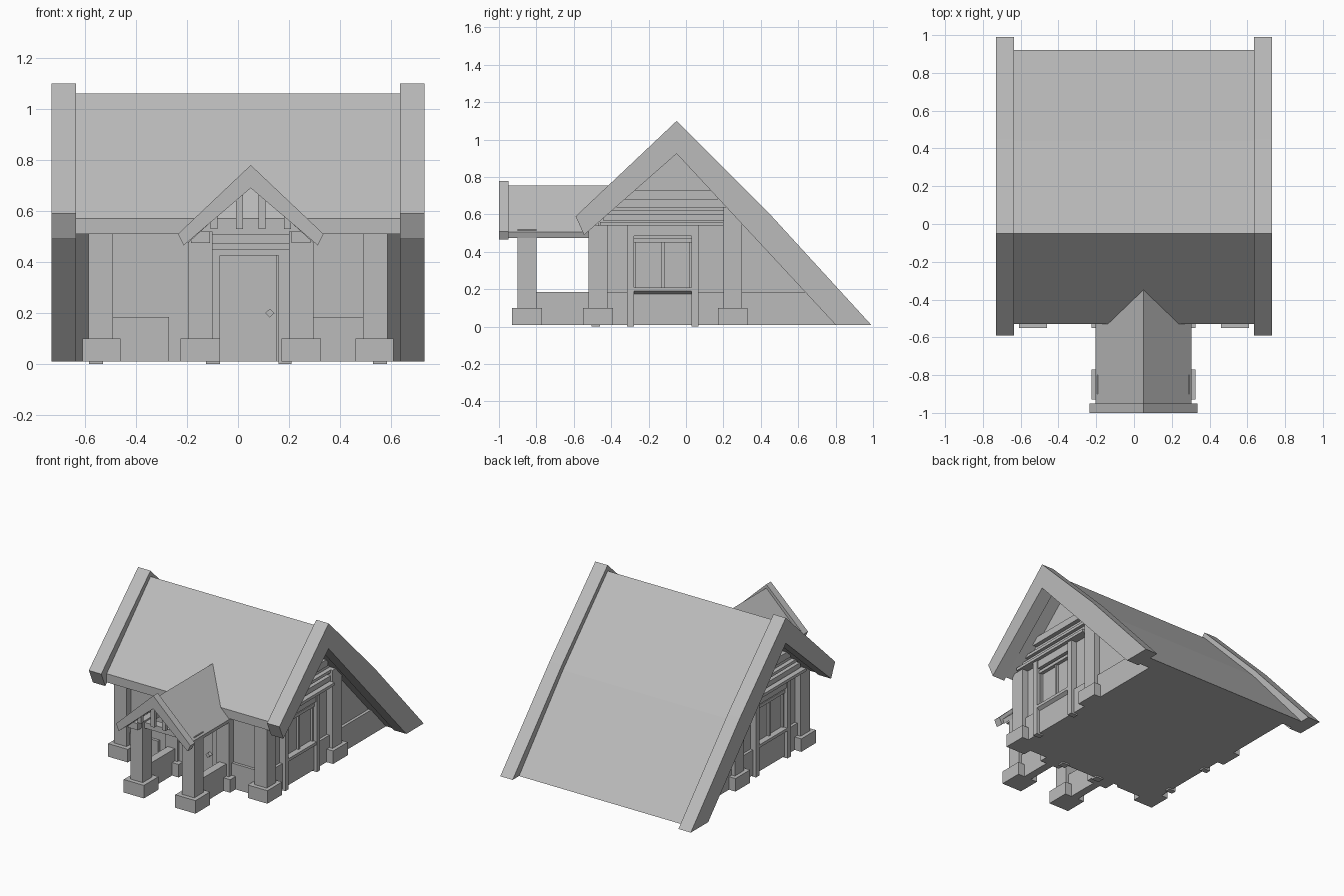
import bpy, bmesh
from mathutils import Vector

cube = bpy.data.objects.get("Cube")
if cube:
    bpy.data.objects.remove(cube, do_unlink=True)

stone = bpy.data.materials.new("plain_grey")
stone.use_nodes = True
GREY = (0.5, 0.5, 0.5, 1)
stone.diffuse_color = GREY
stone.node_tree.nodes["Principled BSDF"].inputs["Base Color"].default_value = GREY


def prism(name, profile, axis, a, b):
    """Extrude a 2D profile along an axis from a to b."""
    place = {"x": lambda p, t: (t, p[0], p[1]),
             "y": lambda p, t: (p[0], t, p[1])}[axis]
    bm = bmesh.new()
    face = bm.faces.new([bm.verts.new(place(p, a)) for p in profile])
    grown = bmesh.ops.extrude_face_region(bm, geom=[face])["geom"]
    shift = Vector(place((0, 0), b - a))
    bmesh.ops.translate(bm, vec=shift, verts=[g for g in grown if isinstance(g, bmesh.types.BMVert)])
    bmesh.ops.recalc_face_normals(bm, faces=bm.faces)
    mesh = bpy.data.meshes.new(name)
    bm.to_mesh(mesh)
    bm.free()
    mesh.materials.append(stone)
    obj = bpy.data.objects.new(name, mesh)
    bpy.context.scene.collection.objects.link(obj)
    return obj


def box(name, x, y, z):
    return prism(name, [(x[0], z[0]), (x[1], z[0]), (x[1], z[1]), (x[0], z[1])], "y", *y)


def mirrored(obj, centre=0):
    """Repeat a part on the other side of the plane x = centre."""
    for v in obj.data.vertices:
        v.co.x -= centre
    obj.location.x = centre
    obj.modifiers.new("Mirror", "MIRROR")
    return obj


# House body under the roof
prism("house_walls", [(-0.47, 0.01), (0.86, 0.01), (-0.05, 0.97), (-0.47, 0.56)], "x", -0.54, 0.54)

# Main roof and the thicker gable end frames
prism("main_roof", [(-0.53, 0.57), (-0.05, 1.06), (0.44, 0.56), (0.92, 0.01),
                    (0.82, 0.01), (-0.05, 0.945), (-0.53, 0.51)], "x", -0.635, 0.635)
mirrored(prism("gable_frame", [(-0.59, 0.59), (-0.05, 1.1), (0.45, 0.6), (0.99, 0.01),
                               (0.8, 0.01), (-0.05, 0.925), (-0.545, 0.49)], "x", 0.635, 0.73))

# Low plinth around the house
mirrored(prism("side_plinth", [(-0.47, 0.01), (0.82, 0.01), (0.66, 0.185), (-0.47, 0.185)], "x", 0.53, 0.56))
mirrored(box("front_plinth", (0.27, 0.5), (-0.49, -0.46), (0.01, 0.185)))

# Corner and side posts on square bases
for label, y0, top in (("front", -0.52, 0.54), ("back", 0.2, 0.64)):
    mirrored(box(label + "_post", (0.49, 0.585), (y0, y0 + 0.1), (0.01, top)))
    mirrored(box(label + "_post_base", (0.46, 0.61), (y0 - 0.03, y0 + 0.13), (0.01, 0.1)))

# Gable beam and boards
mirrored(box("gable_beam", (0.53, 0.6), (-0.46, 0.2), (0.54, 0.56)))
for low, high, front, back in ((0.565, 0.6, -0.44, 0.21), (0.62, 0.64, -0.41, 0.21),
                               (0.68, 0.728, -0.33, 0.17)):
    mirrored(box("gable_board", (0.53, 0.57), (front, back), (low, high)))

# Side window with tall jambs, header, sill and centre bar
for y in (-0.315, 0.03):
    mirrored(box("window_jamb", (0.53, 0.583), (y, y + 0.037), (0, 0.54)))
mirrored(box("window_header", (0.53, 0.575), (-0.28, 0.03), (0.485, 0.54)))
mirrored(box("window_top_rail", (0.53, 0.565), (-0.28, 0.03), (0.45, 0.472)))
mirrored(prism("window_sill", [(0.53, 0.21), (0.582, 0.21), (0.582, 0.19), (0.558, 0.174), (0.53, 0.174)],
               "y", -0.28, 0.03))
mirrored(box("window_centre_bar", (0.53, 0.556), (-0.13, -0.115), (0.21, 0.45)))
for y in (-0.28, 0.02):
    mirrored(box("window_side_bar", (0.53, 0.556), (y, y + 0.01), (0.21, 0.45)))

# Porch roof and front frame
MID = 0.05
prism("porch_roof", [(MID - 0.255, 0.505), (MID, 0.755), (MID + 0.255, 0.505),
                     (MID + 0.245, 0.475), (MID, 0.7), (MID - 0.245, 0.475)], "y", -0.95, -0.32)
prism("porch_gable_frame", [(MID - 0.285, 0.51), (MID, 0.78), (MID + 0.285, 0.51),
                            (MID + 0.263, 0.465), (MID, 0.69), (MID - 0.263, 0.465)], "y", -1.0, -0.95)

# Porch posts, bases, low side walls and beams
for label, y0 in (("porch_front", -0.9), ("porch_back", -0.52)):
    mirrored(box(label + "_post", (0.2, 0.295), (y0, y0 + 0.1), (0.01, 0.52)), MID)
    mirrored(box(label + "_post_base", (0.17, 0.325), (y0 - 0.03, y0 + 0.13), (0.01, 0.1)), MID)
mirrored(box("porch_low_wall", (0.22, 0.275), (-0.82, -0.5), (0.01, 0.185)), MID)
mirrored(box("porch_side_beam", (0.21, 0.285), (-0.94, -0.45), (0.475, 0.52)), MID)
box("porch_front_beam", (-0.105, 0.205), (-0.88, -0.82), (0.47, 0.51))

# Hanging slats in the porch gable
for x, top in ((0.13, 0.59), (0.03, 0.69)):
    mirrored(box("porch_slat", (MID + x, MID + x + 0.028), (-0.945, -0.92), (0.53, top)), MID)

# Door with frame and knob
box("door", (-0.07, 0.152), (-0.485, -0.46), (0.01, 0.425))
box("door_jamb_right", (-0.125, -0.07), (-0.505, -0.46), (0, 0.45))
box("door_jamb_left", (0.158, 0.21), (-0.505, -0.46), (0, 0.45))
box("door_lintel", (-0.105, 0.205), (-0.505, -0.46), (0.425, 0.45))
prism("door_knob", [(0.107, 0.2), (0.125, 0.183), (0.143, 0.2), (0.125, 0.217)], "y", -0.51, -0.48)
